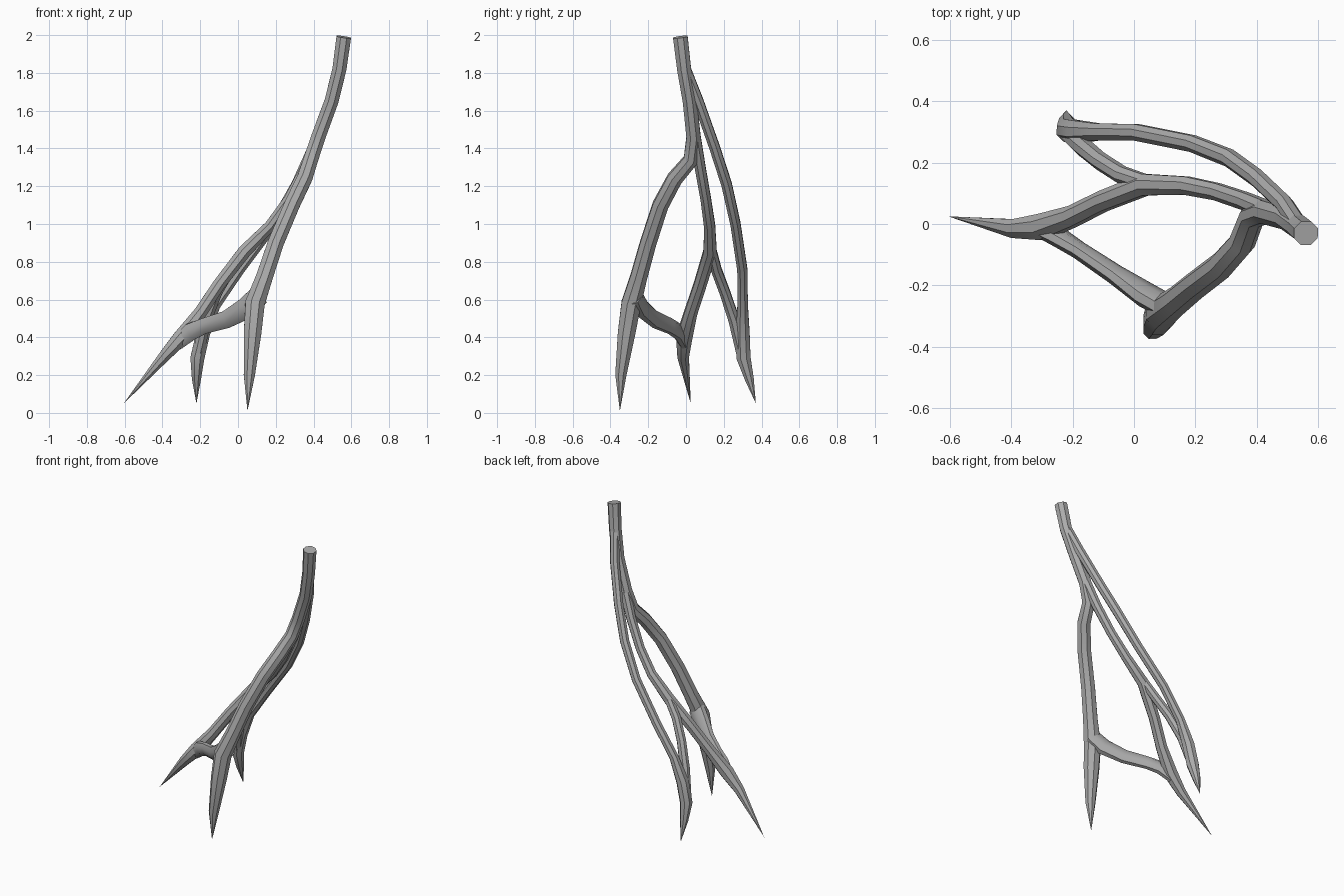
import bpy
import bmesh
from math import cos, sin, tau
from mathutils import Vector

cube = bpy.data.objects.get("Cube")
if cube:
    bpy.data.objects.remove(cube, do_unlink=True)

SIDES = 8

bark = bpy.data.materials.new("root grey")
bark.use_nodes = True
grey = (0.41, 0.41, 0.41, 1)
bark.diffuse_color = grey
bark.node_tree.nodes["Principled BSDF"].inputs["Base Color"].default_value = grey


def make_ring(bm, centre, tangent, radius, flatten):
    """Elliptical cross-section square to the path."""
    across = tangent.cross(Vector((0, 1, 0))).normalized()
    depth = across.cross(tangent).normalized()
    ring = []
    for i in range(SIDES):
        angle = tau * (i + 0.5) / SIDES
        offset = across * cos(angle) + depth * sin(angle) * flatten
        ring.append(bm.verts.new(centre + offset * radius))
    return ring


def strand(name, path, flatten=1.0, pointed=False):
    """Tube through (x, y, z, radius) stations, optionally ending in a point."""
    points = [Vector(p[:3]) for p in path]
    bm = bmesh.new()
    rings = []
    last = len(path) - 1
    for i, station in enumerate(path):
        if pointed and i == last:
            break
        ahead = points[min(i + 1, last)] - points[i]
        behind = points[i] - points[max(i - 1, 0)]
        tangent = (ahead.normalized() + behind.normalized()).normalized()
        rings.append(make_ring(bm, points[i], tangent, station[3], flatten))
    for a, b in zip(rings, rings[1:]):
        for i in range(SIDES):
            j = (i + 1) % SIDES
            bm.faces.new((a[i], a[j], b[j], b[i]))
    bm.faces.new(rings[0])
    if pointed:
        tip = bm.verts.new(points[last])
        for i in range(SIDES):
            bm.faces.new((rings[-1][i], rings[-1][(i + 1) % SIDES], tip))
    else:
        bm.faces.new(rings[-1])
    bmesh.ops.recalc_face_normals(bm, faces=bm.faces)
    mesh = bpy.data.meshes.new(name)
    bm.to_mesh(mesh)
    bm.free()
    mesh.materials.append(bark)
    obj = bpy.data.objects.new(name, mesh)
    bpy.context.collection.objects.link(obj)
    bpy.ops.object.select_all(action="DESELECT")
    obj.select_set(True)
    bpy.context.view_layer.objects.active = obj
    bpy.ops.object.shade_smooth_by_angle(angle=0.7)
    return obj


# Main stem, running down into the front leg
strand("stem_and_front_leg", [
    (.56, -.03, 1.99, .042), (.537, -.01, 1.82, .04), (.495, .02, 1.65, .04),
    (.425, .04, 1.46, .041), (.385, .025, 1.34, .042), (.352, -.06, 1.24, .044),
    (.285, -.135, 1.1, .045), (.2, -.2, .9, .046), (.14, -.25, .72, .048),
    (.09, -.29, .58, .056), (.077, -.315, .42, .05), (.06, -.345, .2, .032),
    (.05, -.35, .01, 0)], pointed=True)

# Outer rear strand, from the stem to the back leg
strand("rear_strand_and_back_leg", [
    (.54, -.01, 1.84, .03), (.49, .065, 1.65, .03), (.4, .15, 1.41, .03),
    (.31, .215, 1.21, .03), (.19, .262, 1, .029), (.01, .298, .76, .029),
    (-.12, .3, .57, .03), (-.185, .3, .42, .04), (-.215, .305, .29, .04),
    (-.22, .335, .18, .026), (-.22, .37, .05, 0)], pointed=True)

# Middle strand, from the stem to the right leg
strand("middle_strand_and_right_leg", [
    (.43, .045, 1.47, .034), (.36, .075, 1.3, .031), (.27, .105, 1.13, .03),
    (.17, .125, .99, .032), (.035, .128, .855, .038), (-.1, .075, .68, .036),
    (-.2, .025, .53, .037), (-.3, -.01, .4, .046), (-.39, -.015, .3, .033),
    (-.605, .025, .05, 0)], pointed=True)

# Branch linking the middle strand to the back leg
strand("back_link", [
    (.05, .13, .88, .028), (-.04, .16, .76, .03), (-.11, .205, .64, .03),
    (-.17, .255, .49, .032), (-.21, .295, .32, .032)])

# Flattened branch linking the front leg to the right leg
strand("front_link", [
    (.11, -.27, .62, .06), (.045, -.235, .555, .062), (-.06, -.165, .495, .05),
    (-.18, -.085, .46, .045), (-.25, -.04, .43, .05), (-.32, -.01, .37, .04)],
    flatten=.65)
